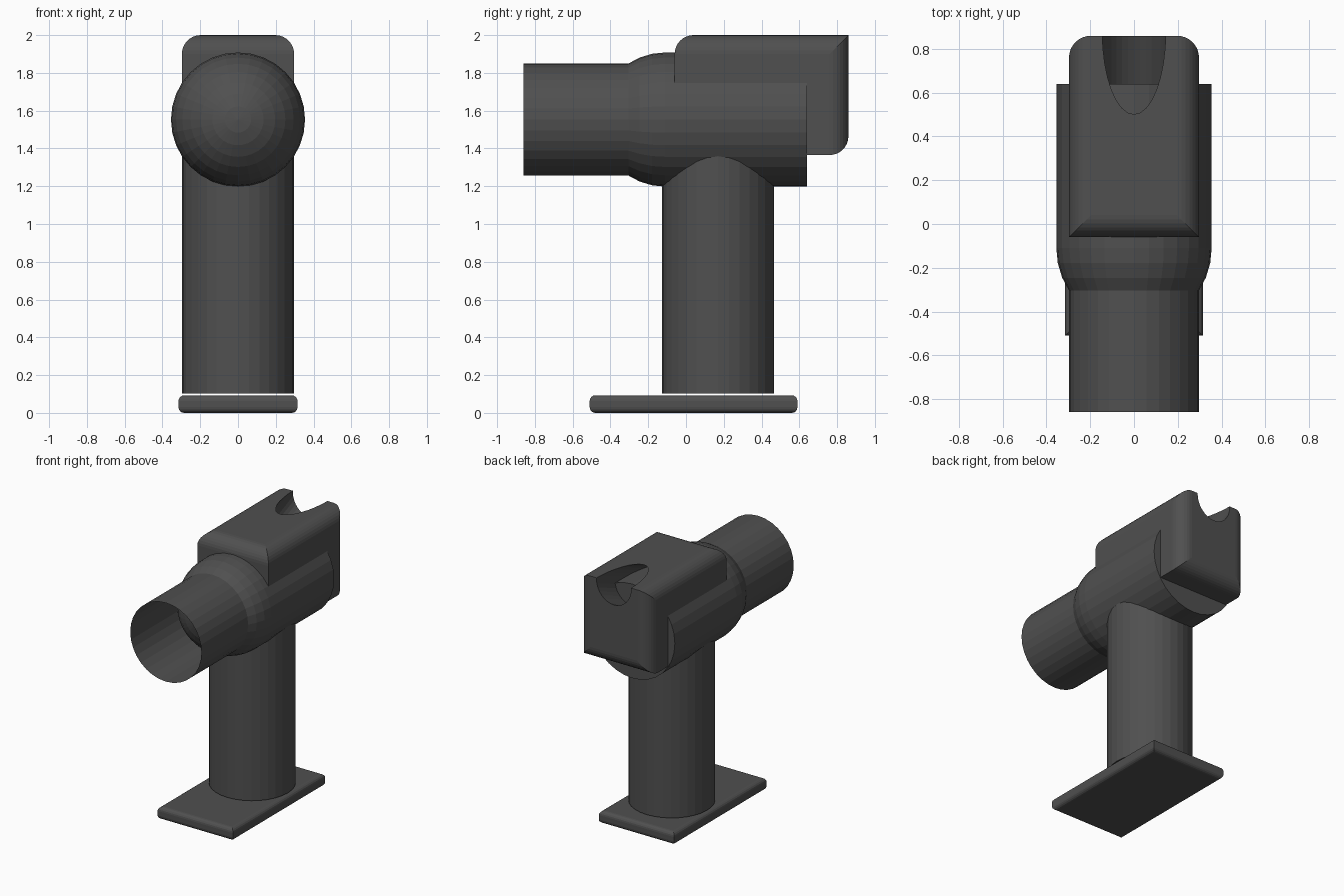
import bpy, bmesh, math
from mathutils import Matrix, Vector

if "Cube" in bpy.data.objects:
    bpy.data.objects.remove(bpy.data.objects["Cube"], do_unlink=True)

grey = bpy.data.materials.new("dark_grey")
grey.use_nodes = True
colour = (0.08, 0.08, 0.08, 1)
grey.diffuse_color = colour
grey.node_tree.nodes["Principled BSDF"].inputs["Base Color"].default_value = colour


def finish(bm, name):
    bmesh.ops.recalc_face_normals(bm, faces=bm.faces)
    mesh = bpy.data.meshes.new(name)
    bm.to_mesh(mesh)
    bm.free()
    mesh.materials.append(grey)
    obj = bpy.data.objects.new(name, mesh)
    bpy.context.collection.objects.link(obj)
    return obj


def cylinder(name, radius, start, end, caps=True, sides=32):
    """Cylinder running between two points."""
    start, end = Vector(start), Vector(end)
    axis = end - start
    turn = axis.to_track_quat('Z', 'Y').to_matrix().to_4x4()
    bm = bmesh.new()
    bmesh.ops.create_cone(bm, cap_ends=caps, segments=sides, radius1=radius,
                          radius2=radius, depth=axis.length,
                          matrix=Matrix.Translation((start + end) / 2) @ turn)
    return finish(bm, name)


def rounded_box(name, low, high, radius, segments, rule):
    """Box whose edges are rounded where rule(edge direction, edge middle) holds."""
    low, high = Vector(low), Vector(high)
    size, centre = high - low, (low + high) / 2
    bm = bmesh.new()
    bmesh.ops.create_cube(bm, size=2)
    edges = []
    for e in bm.edges:
        a, b = e.verts[0].co, e.verts[1].co
        if rule((a - b) / 2, (a + b) / 2):
            edges.append(e)
    for v in bm.verts:
        v.co = Vector([c * s / 2 for c, s in zip(v.co, size)]) + centre
    bmesh.ops.bevel(bm, geom=edges, offset=radius, offset_type='OFFSET',
                    segments=segments, profile=0.5, affect='EDGES')
    return finish(bm, name)


AXIS_Z = 1.553

# Base plate: top and bottom rims rounded, upright corners left sharp
rounded_box("base_plate", (-0.315, -0.51, 0), (0.315, 0.59, 0.093), 0.03, 4,
            lambda d, m: abs(d.z) < 0.5)

# Post and barrel body
cylinder("post", 0.297, (0, 0.17, 0.102), (0, 0.17, AXIS_Z))
cylinder("barrel_body", 0.355, (0, -0.11, AXIS_Z), (0, 0.64, AXIS_Z))

# Ball at the front of the body, poles along the barrel
bm = bmesh.new()
bmesh.ops.create_uvsphere(bm, u_segments=32, v_segments=16, radius=0.355,
                          matrix=Matrix.Translation((0, -0.11, AXIS_Z))
                          @ Matrix.Rotation(math.pi / 2, 4, 'X'))
finish(bm, "front_ball")

# Open front tube
cylinder("front_tube", 0.297, (0, -0.86, AXIS_Z), (0, -0.2, AXIS_Z), caps=False)


# Rear housing: top rounded on front and sides, back rounded on sides and bottom
def housing_edges(d, m):
    top = m.z > 0.5 and m.y < 0.5
    back = m.y > 0.5 and m.z < 0.5
    return top or back


housing = rounded_box("rear_housing", (-0.297, -0.06, 1.365), (0.297, 0.86, 2),
                      0.1, 8, housing_edges)

# Slanted round notch cut down into the housing from the back
slope = math.radians(22.5)
along = Vector((0, math.cos(slope), math.sin(slope)))
mouth = Vector((0, 0.88, 2))
cutter = cylinder("notch_cutter", 0.145, mouth - along * 0.6, mouth + along * 0.5)
cutter.hide_render = True
cut = housing.modifiers.new("notch", 'BOOLEAN')
cut.operation = 'DIFFERENCE'
cut.solver = 'EXACT'
cut.object = cutter
bpy.context.view_layer.objects.active = housing
bpy.ops.object.modifier_apply(modifier=cut.name)
bpy.data.objects.remove(cutter, do_unlink=True)
